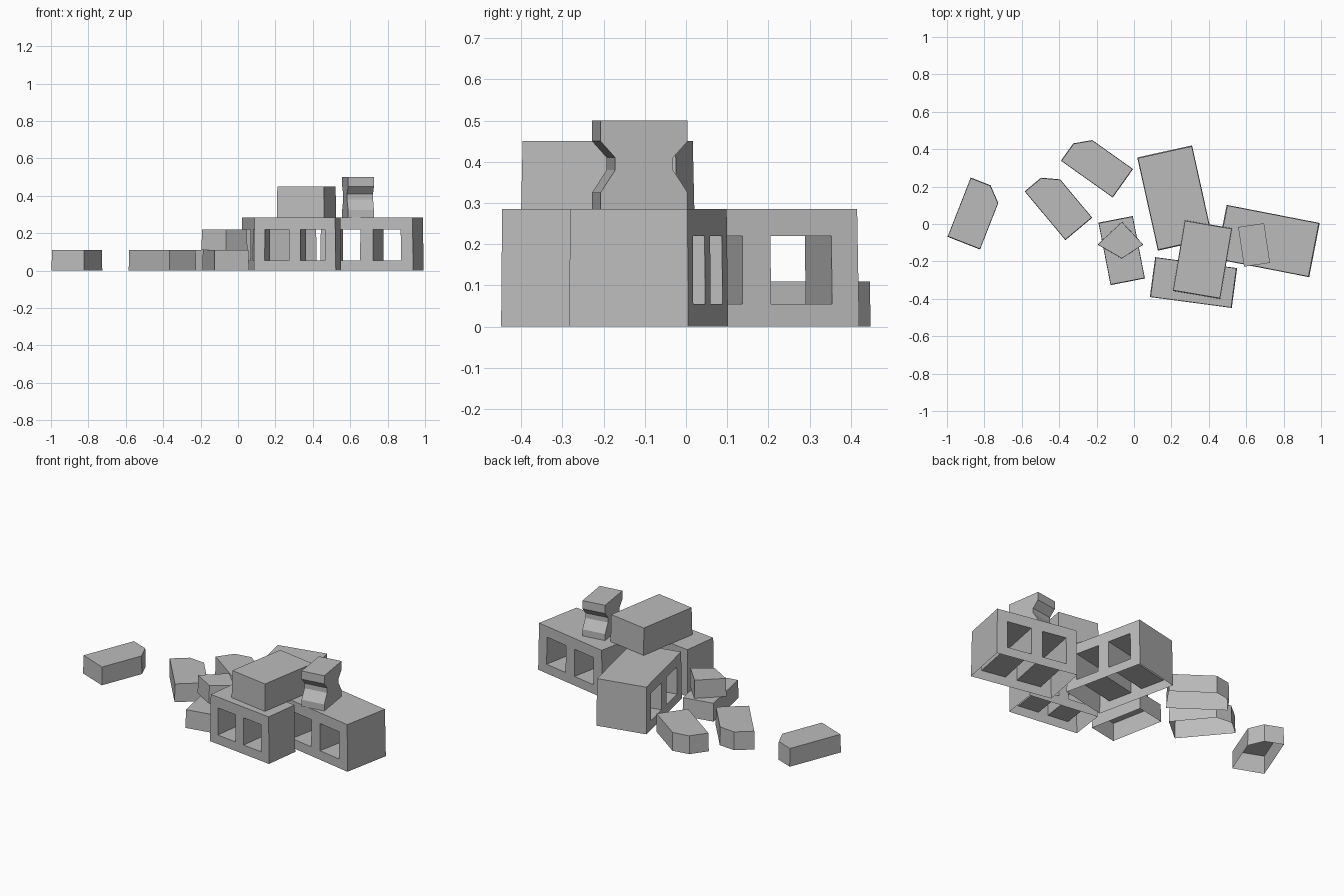
import bpy, bmesh, math
from mathutils import Matrix, Vector

cube = bpy.data.objects.get("Cube")
if cube:
    bpy.data.objects.remove(cube, do_unlink=True)

# Single concrete colour
concrete = bpy.data.materials.new("concrete_grey")
concrete.use_nodes = True
GREY = (0.5, 0.5, 0.5, 1)
concrete.diffuse_color = GREY
concrete.node_tree.nodes["Principled BSDF"].inputs["Base Color"].default_value = GREY

BLOCK_H, BRICK_H, BRICK = 0.285, 0.11, (0.34, 0.187)
TAPER = 0.982  # tops are very slightly narrower than the bases


def finish(name, bm, loc, angle):
    bmesh.ops.remove_doubles(bm, verts=bm.verts, dist=0.0001)
    bmesh.ops.recalc_face_normals(bm, faces=bm.faces)
    mesh = bpy.data.meshes.new(name)
    bm.to_mesh(mesh)
    bm.free()
    mesh.materials.append(concrete)
    obj = bpy.data.objects.new(name, mesh)
    obj.matrix_world = Matrix.Translation(loc) @ Matrix.Rotation(math.radians(angle), 4, "Z")
    bpy.context.collection.objects.link(obj)
    return obj


def face(bm, *points):
    return bm.faces.new([bm.verts.new(p) for p in points])


def prism(bm, outline, height, taper=TAPER):
    """Upright shell with a closed top and an open underside."""
    low = [Vector((x, y, 0)) for x, y in outline]
    top = [Vector((x * taper, y * taper, height)) for x, y in outline]
    face(bm, *top)
    for i in range(len(low)):
        j = (i + 1) % len(low)
        face(bm, low[i], low[j], top[j], top[i])


def brick(name, loc, angle, size=BRICK, height=BRICK_H, cut=0.0):
    """Brick whose far right corner may be broken off."""
    x, y = size[0] / 2, size[1] / 2
    corner = [(x, -y + cut), (x - cut, -y)] if cut else [(x, -y)]
    bm = bmesh.new()
    prism(bm, [(x, y)] + corner + [(-x, -y), (-x, y)], height)
    finish(name, bm, loc, angle)


def hollow_block(name, loc, angle, length, width):
    """Building block with two openings running through its width."""
    us = [(f - 0.5) * length for f in (0, 0.13, 0.43, 0.57, 0.87, 1)]
    zs = [0, 0.055, 0.22, BLOCK_H]
    w = width / 2

    def p(u, side, z):
        k = 1 + (TAPER - 1) * z / BLOCK_H
        return Vector((u * k, side * w * k, z))

    bm = bmesh.new()
    for i in range(5):
        a, b = us[i], us[i + 1]
        for j in range(3):
            c, d = zs[j], zs[j + 1]
            ring = [(a, c), (b, c), (b, d), (a, d)]
            if j == 1 and i in (1, 3):
                # Tunnel walls
                for k in range(4):
                    (u, z), (v, t) = ring[k], ring[(k + 1) % 4]
                    face(bm, p(u, -1, z), p(v, -1, t), p(v, 1, t), p(u, 1, z))
            else:
                for side in (-1, 1):
                    face(bm, *[p(u, side, z) for u, z in ring])
        face(bm, p(a, -1, BLOCK_H), p(b, -1, BLOCK_H), p(b, 1, BLOCK_H), p(a, 1, BLOCK_H))
    # End walls
    for u in (us[0], us[-1]):
        for c, d in zip(zs, zs[1:]):
            face(bm, p(u, -1, c), p(u, 1, c), p(u, 1, d), p(u, -1, d))
    finish(name, bm, loc, angle)


# Hollow blocks
hollow_block("left_hollow_block", (0.716, -0.091, 0), -11, 0.507, 0.295)
hollow_block("back_hollow_block", (0.219, 0.139, 0), -77.5, 0.51, 0.30)
hollow_block("front_hollow_block", (0.318, -0.313, 0), -7.6, 0.442, 0.215)

# Broken bricks scattered on the ground
for name, x, y, angle in (("far_broken_brick", -0.848, 0.056, 68.6),
                          ("back_broken_brick", -0.198, 0.316, 144.6),
                          ("middle_broken_brick", -0.404, 0.104, 129.9)):
    brick(name, (x, y, 0), angle, cut=0.073)

# Stacked bricks
brick("lower_stacked_brick", (-0.066, -0.142, 0), 101)
brick("top_brick", (0.366, -0.19, BLOCK_H), 80.4, (0.383, 0.257), 0.165)
bm = bmesh.new()
prism(bm, [(-0.13, -0.01), (0, 0.112), (0.115, -0.01), (0, -0.085)], BRICK_H)
finish("upper_half_brick", bm, (-0.065, -0.1, BRICK_H), 0)

# Notched paving stone: profile mirrored about its middle, extruded sideways
half = [(0.107, 0), (0.107, 0.04), (0.071, 0.095), (0.071, 0.125), (0.107, 0.165), (0.107, 0.215)]
profile = half + [(-x, z) for x, z in reversed(half)]
bm = bmesh.new()
ends = [[Vector((x, s * 0.07, z)) for x, z in profile] for s in (-1, 1)]
for end in ends:
    face(bm, *end)
for i in range(len(profile)):
    j = (i + 1) % len(profile)
    face(bm, ends[0][i], ends[0][j], ends[1][j], ends[1][i])
finish("notched_stone", bm, (0.642, -0.112, BLOCK_H), 98.5)
